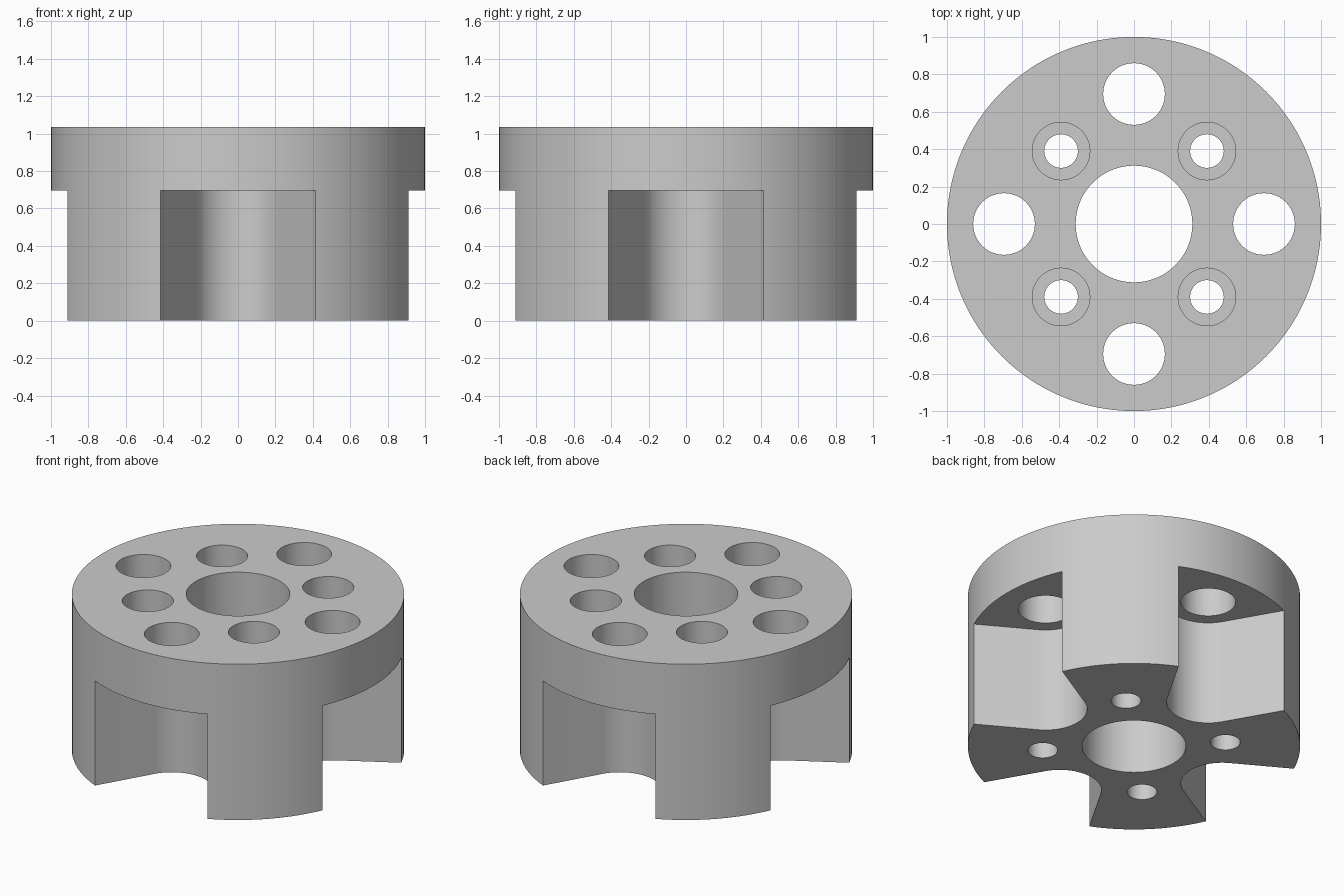
import bpy
import bmesh
from math import sin, cos, pi, radians

cube = bpy.data.objects.get("Cube")
if cube:
    bpy.data.objects.remove(cube, do_unlink=True)

HEIGHT = 1.035
POCKET_TOP = 0.695
PORT_RADIUS = 0.695      # distance of the large ports from the axis
BOLT_OFFSET = 0.39       # x and y offset of the bolt holes

grey = bpy.data.materials.new("light grey metal")
grey.use_nodes = True
colour = (0.6, 0.6, 0.6, 1)
grey.diffuse_color = colour
grey.node_tree.nodes["Principled BSDF"].inputs["Base Color"].default_value = colour


def circle(x, y, r, n):
    return [(x + r * cos(2 * pi * i / n), y + r * sin(2 * pi * i / n)) for i in range(n)]


def prism(name, outline, z0, z1):
    """Extrude a closed counter-clockwise outline from z0 to z1."""
    bm = bmesh.new()
    face = bm.faces.new([bm.verts.new((x, y, z0)) for x, y in outline])
    top = bmesh.ops.extrude_face_region(bm, geom=[face])["geom"]
    for v in top:
        if isinstance(v, bmesh.types.BMVert):
            v.co.z = z1
    bmesh.ops.recalc_face_normals(bm, faces=bm.faces[:])
    mesh = bpy.data.meshes.new(name)
    bm.to_mesh(mesh)
    bm.free()
    mesh.materials.append(grey)
    obj = bpy.data.objects.new(name, mesh)
    bpy.context.collection.objects.link(obj)
    return obj


def turn(points, angle):
    c, s = cos(angle), sin(angle)
    return [(x * c - y * s, x * s + y * c) for x, y in points]


# Main cylinder
hub = prism("flanged_hub", circle(0, 0, 1, 160), 0, HEIGHT)
cutters = [prism("centre_bore_cutter", circle(0, 0, 0.312, 72), -0.1, 1.2)]

# Pocket outline: round inner end, walls flaring 30 degrees to each side
arc = [(PORT_RADIUS + 0.25 * cos(a), 0.25 * sin(a))
       for a in (radians(120 + 120 * i / 28) for i in range(29))]
reach = 0.9
dx, dy = reach * cos(radians(30)), reach * sin(radians(30))
pocket = [(arc[0][0] + dx, arc[0][1] + dy)] + arc + [(arc[-1][0] + dx, arc[-1][1] - dy)]

# Four pockets with ports above, four counterbored bolt holes between
for i in range(4):
    a = i * pi / 2
    cutters.append(prism("pocket_cutter", turn(pocket, a), -0.1, POCKET_TOP))
    port = turn(circle(PORT_RADIUS, 0, 0.165, 48), a)
    cutters.append(prism("port_cutter", port, 0.5, 1.2))
    bolt = turn(circle(BOLT_OFFSET, BOLT_OFFSET, 0.09, 40), a)
    cutters.append(prism("bolt_hole_cutter", bolt, -0.1, 1.2))
    bore = turn(circle(BOLT_OFFSET, BOLT_OFFSET, 0.154, 48), a)
    cutters.append(prism("counterbore_cutter", bore, POCKET_TOP, 1.2))

bpy.ops.object.select_all(action="DESELECT")
bpy.context.view_layer.objects.active = hub
hub.select_set(True)
for cutter in cutters:
    cutter.hide_render = True
    mod = hub.modifiers.new("cut", "BOOLEAN")
    mod.operation = "DIFFERENCE"
    mod.solver = "EXACT"
    mod.object = cutter
    bpy.ops.object.modifier_apply(modifier=mod.name)
    bpy.data.objects.remove(cutter, do_unlink=True)

bpy.ops.object.shade_smooth_by_angle(angle=radians(25))
